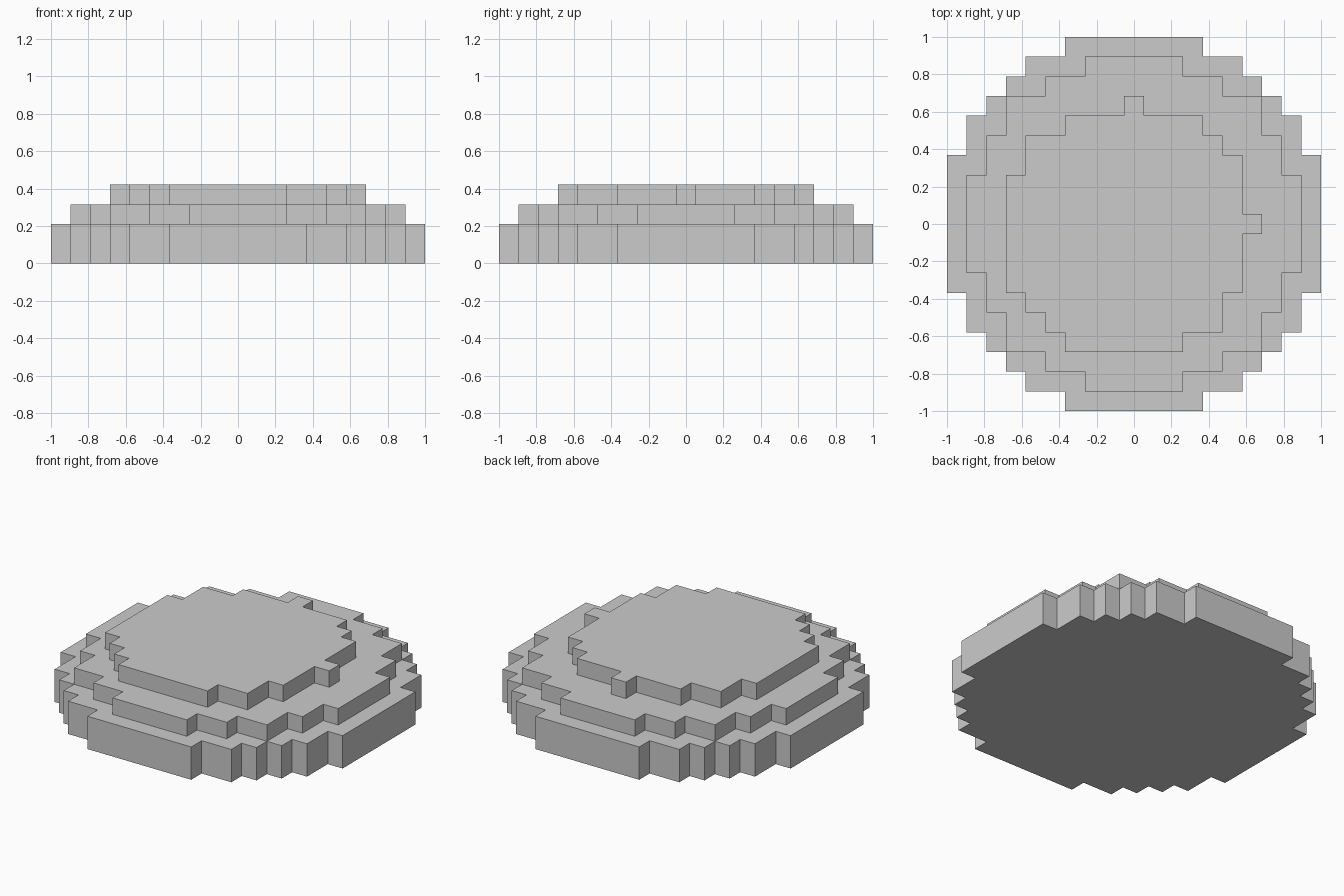
import bpy, bmesh

if "Cube" in bpy.data.objects:
    bpy.data.objects.remove(bpy.data.objects["Cube"])

N = 19                 # grid cells across the 2-unit width
CELL = 2 / N


def tier(name, first_row, spans, z0, z1):
    """Stepped prism. spans = (row count, left column, right column), from -y to +y."""
    right, left = [], []
    row = first_row
    for count, a, b in spans:
        right += [(b, row), (b, row + count)]
        left += [(a, row), (a, row + count)]
        row += count
    bm = bmesh.new()
    verts = [bm.verts.new((x * CELL - 1, y * CELL - 1, z0 * CELL))
             for x, y in right + left[::-1]]
    base = bm.faces.new(verts)
    # raise the outline into a solid block
    geom = bmesh.ops.extrude_face_region(bm, geom=[base], use_keep_orig=True)["geom"]
    top = [g for g in geom if isinstance(g, bmesh.types.BMVert)]
    bmesh.ops.translate(bm, verts=top, vec=(0, 0, (z1 - z0) * CELL))
    bmesh.ops.recalc_face_normals(bm, faces=bm.faces)
    mesh = bpy.data.meshes.new(name)
    bm.to_mesh(mesh)
    bm.free()
    obj = bpy.data.objects.new(name, mesh)
    bpy.context.collection.objects.link(obj)
    return obj


def mirrored(half, middle):
    return half + [middle] + half[::-1]


# wide bottom disc
tier("base_tier", 0,
     mirrored([(1, 6, 13), (1, 4, 15), (1, 3, 16), (1, 2, 17), (2, 1, 18)], (7, 0, 19)),
     0, 2)

# middle disc
tier("middle_tier", 1,
     mirrored([(1, 7, 12), (1, 5, 14), (2, 3, 16), (2, 2, 17)], (5, 1, 18)),
     2, 3)

# irregular top disc with single-cell bumps on +x and +y
tier("top_tier", 3,
     [(1, 6, 12), (1, 5, 14), (1, 4, 14), (3, 3, 15), (1, 3, 16), (2, 3, 15),
      (1, 4, 15), (1, 4, 14), (1, 6, 13), (1, 9, 10)],
     3, 4)
